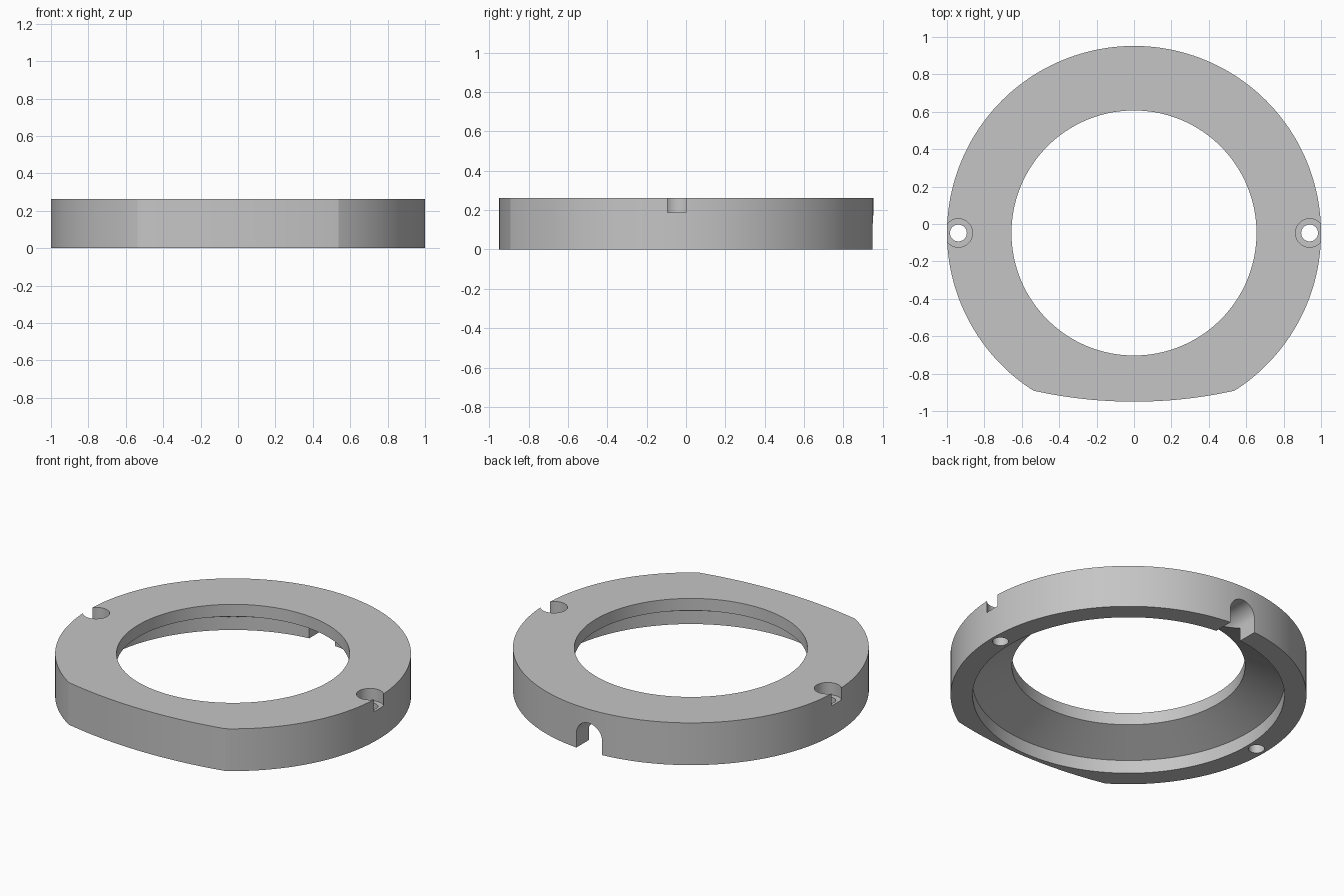
import bpy, bmesh
from math import sin, cos, pi, radians
from mathutils import Matrix, Vector

cube = bpy.data.objects.get("Cube")
if cube:
    bpy.data.objects.remove(cube, do_unlink=True)

HEIGHT = 0.262
CENTRE_Y = -0.048     # axis of the ring
FRONT_Y = -0.95       # middle of the trimmed front
TRIM_RADIUS = 2.49
SCREW_X = 0.939
SLOT_RADIUS = 0.088

grey = bpy.data.materials.new("plain grey")
grey.use_nodes = True
colour = (0.56, 0.56, 0.56, 1)
grey.diffuse_color = colour
grey.node_tree.nodes["Principled BSDF"].inputs["Base Color"].default_value = colour


def add_object(name, bm):
    bmesh.ops.recalc_face_normals(bm, faces=bm.faces)
    mesh = bpy.data.meshes.new(name)
    bm.to_mesh(mesh)
    bm.free()
    mesh.materials.append(grey)
    obj = bpy.data.objects.new(name, mesh)
    bpy.context.collection.objects.link(obj)
    return obj


def arc(radius, start, end, steps):
    angles = [radians(start + (end - start) * i / steps) for i in range(steps + 1)]
    return [(radius * cos(a), radius * sin(a)) for a in angles]


def circle(radius, steps):
    return arc(radius, 0, 360, steps)[:-1]


def prism(name, outline, length, matrix):
    """Extrude a flat outline along its local z, then place it."""
    bm = bmesh.new()
    face = bm.faces.new([bm.verts.new((x, y, 0)) for x, y in outline])
    new = bmesh.ops.extrude_face_region(bm, geom=[face])["geom"]
    verts = [v for v in new if isinstance(v, bmesh.types.BMVert)]
    bmesh.ops.translate(bm, verts=verts, vec=(0, 0, length))
    bm.transform(matrix)
    obj = add_object(name, bm)
    obj.hide_render = True
    return obj


def lathe(name, profile, steps):
    """Sweep a closed radius/height profile around the ring axis."""
    bm = bmesh.new()
    rings = [[bm.verts.new((r * cos(2 * pi * i / steps),
                            r * sin(2 * pi * i / steps) + CENTRE_Y, z))
              for r, z in profile] for i in range(steps)]
    n = len(profile)
    for i in range(steps):
        a, b = rings[i], rings[(i + 1) % steps]
        for j in range(n):
            k = (j + 1) % n
            bm.faces.new((a[j], b[j], b[k], a[k]))
    return add_object(name, bm)


def cut(target, cutter, operation="DIFFERENCE"):
    mod = target.modifiers.new(cutter.name, "BOOLEAN")
    mod.operation = operation
    mod.solver = "EXACT"
    mod.object = cutter
    bpy.context.view_layer.objects.active = target
    bpy.ops.object.modifier_apply(modifier=mod.name)
    bpy.data.objects.remove(cutter, do_unlink=True)


# Ring body: round bore, conical underside and a shallow wide recess
ring = lathe("ring_body", [(1, 0), (1, HEIGHT), (0.655, HEIGHT), (0.655, 0.187),
                           (0.876, 0.082), (0.876, 0)], 192)

# Gently curved trim across the front
trim_place = Matrix.Translation((0, FRONT_Y + TRIM_RADIUS, -0.1))
cut(ring, prism("front_trim", circle(TRIM_RADIUS, 360), 0.5, trim_place), "INTERSECT")

# Screw holes and their counterbores, open at the rim
for side, name in ((1, "left"), (-1, "right")):
    for part, radius, bottom in (("hole", 0.045, -0.1), ("counterbore", 0.076, 0.187)):
        place = Matrix.Translation((side * SCREW_X, CENTRE_Y, bottom))
        cut(ring, prism(name + "_screw_" + part, circle(radius, 48), 0.5, place))

# Arched cable slot through the back wall
arch = [(SLOT_RADIUS, -0.3)] + arc(SLOT_RADIUS, 0, 180, 24) + [(-SLOT_RADIUS, -0.3)]
slot_place = Matrix.Translation((0, 1.2, SLOT_RADIUS)) @ Matrix.Rotation(pi / 2, 4, "X")
cut(ring, prism("back_cable_slot", arch, 1.0, slot_place))

# Smooth curved walls, crisp edges
bpy.ops.object.select_all(action="DESELECT")
ring.select_set(True)
bpy.context.view_layer.objects.active = ring
bpy.ops.object.shade_smooth_by_angle(angle=radians(20))
